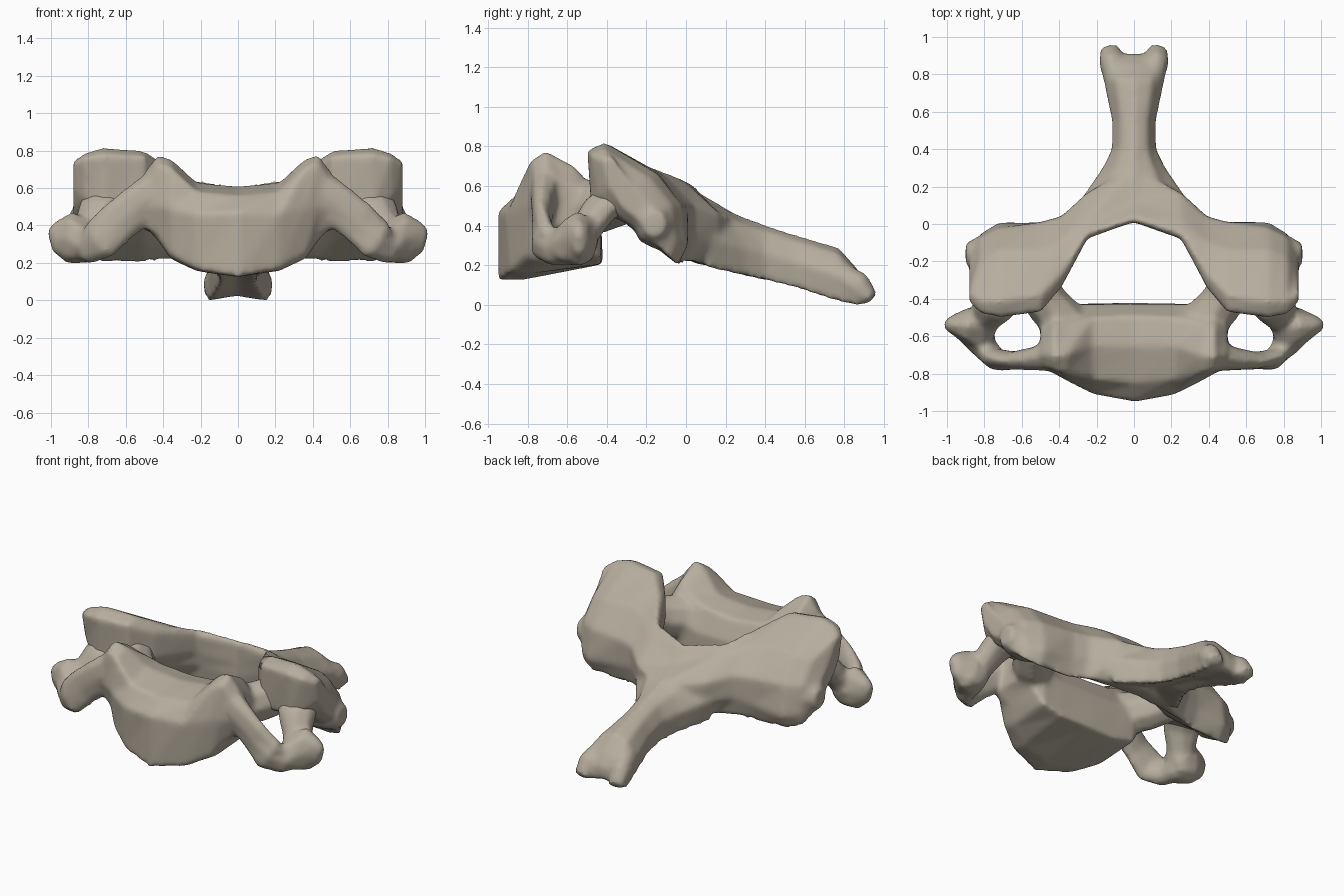
import bpy
import bmesh
from mathutils import Vector

if "Cube" in bpy.data.objects:
    bpy.data.objects.remove(bpy.data.objects["Cube"], do_unlink=True)

bone = bpy.data.materials.new("bone")
bone.use_nodes = True
bone.diffuse_color = (.47, .42, .34, 1)
bone.node_tree.nodes["Principled BSDF"].inputs["Base Color"].default_value = bone.diffuse_color
bone.node_tree.nodes["Principled BSDF"].inputs["Roughness"].default_value = .8


def add_loft(bm, rings):
    """Skin a list of equal-length rings and cap both ends."""
    loops = [[bm.verts.new(point) for point in ring] for ring in rings]
    count = len(loops[0])
    for lower, upper in zip(loops, loops[1:]):
        for i in range(count):
            j = (i + 1) % count
            bm.faces.new((lower[i], lower[j], upper[j], upper[i]))
    bm.faces.new(loops[0][::-1])
    bm.faces.new(loops[-1])


def add_mirrored_sections(bm, half):
    """Loft side-view outlines from one flank, through the middle, to the other."""
    full = [(-x, outline) for x, outline in half] + half[-2::-1]
    add_loft(bm, [[(x, y, z) for y, z in outline] for x, outline in full])


def add_limb(bm, stations):
    """Elliptical limb on both sides; each station is x, y, z, width, height."""
    for side in (1, -1):
        path = [Vector((side * s[0], s[1], s[2])) for s in stations]
        rings = []
        for i, (centre, station) in enumerate(zip(path, stations)):
            tangent = path[min(i + 1, len(path) - 1)] - path[max(i - 1, 0)]
            across = tangent.cross(Vector((0, 0, 1))).normalized()
            upward = across.cross(tangent).normalized()
            ring = []
            for a, b in ((1, 0), (.7, .7), (0, 1), (-.7, .7),
                         (-1, 0), (-.7, -.7), (0, -1), (.7, -.7)):
                ring.append(centre + across * a * station[3] + upward * b * station[4])
            rings.append(ring)
        add_loft(bm, rings)


def finish(bm, name):
    """Turn the overlapping lofts into one smooth fused surface."""
    bmesh.ops.recalc_face_normals(bm, faces=bm.faces[:])
    mesh = bpy.data.meshes.new(name)
    bm.to_mesh(mesh)
    bm.free()
    mesh.materials.append(bone)
    part = bpy.data.objects.new(name, mesh)
    bpy.context.collection.objects.link(part)
    fuse = part.modifiers.new("fuse", "REMESH")
    fuse.mode = "VOXEL"
    fuse.voxel_size = .016
    fuse.use_smooth_shade = True
    soften = part.modifiers.new("soften", "SMOOTH")
    soften.factor = .5
    soften.iterations = 10
    return part


# Vertebral body: dished top, raised hooked rims at the sides
body = bmesh.new()
add_mirrored_sections(body, [
    (.50, [(-.66, .40), (-.73, .39), (-.77, .50), (-.76, .63),
           (-.70, .69), (-.60, .61), (-.53, .56), (-.55, .40)]),
    (.43, [(-.68, .32), (-.75, .34), (-.80, .50), (-.78, .73),
           (-.71, .78), (-.56, .70), (-.46, .58), (-.46, .35)]),
    (.36, [(-.74, .22), (-.81, .24), (-.84, .49), (-.80, .71),
           (-.70, .76), (-.53, .65), (-.43, .50), (-.43, .24)]),
    (.22, [(-.80, .155), (-.89, .165), (-.91, .46), (-.83, .58),
           (-.65, .63), (-.50, .60), (-.43, .45), (-.425, .205)]),
    (0, [(-.83, .125), (-.95, .125), (-.95, .47), (-.85, .56),
         (-.65, .61), (-.49, .58), (-.43, .45), (-.42, .205)]),
])

# Pedicles reaching back to the articular pillars
add_limb(body, [(.35, -.55, .48, .13, .14),
                (.46, -.43, .50, .12, .14),
                (.56, -.29, .54, .12, .13)])

# Transverse processes: a front bar, a floor and a back bar around the opening
add_limb(body, [(.42, -.70, .60, .09, .11),
                (.53, -.72, .51, .065, .12),
                (.64, -.73, .42, .05, .12),
                (.74, -.725, .325, .06, .12),
                (.80, -.66, .28, .07, .09),
                (.83, -.58, .275, .09, .085),
                (.80, -.51, .37, .09, .08),
                (.75, -.44, .48, .12, .085),
                (.70, -.34, .55, .14, .09)])

# Outer tips of the transverse processes
add_limb(body, [(.77, -.58, .28, .10, .09),
                (.83, -.57, .305, .13, .12),
                (.90, -.54, .335, .10, .145),
                (.97, -.54, .32, .055, .10),
                (1.005, -.54, .31, .03, .065)])
finish(body, "vertebral_body")

# Arch: articular pillars at the flanks running into the laminae
arch = bmesh.new()
add_mirrored_sections(arch, [
    (.88, [(-.42, .73), (-.37, .75), (-.27, .60), (-.16, .48), (-.14, .38),
           (-.17, .33), (-.25, .43), (-.33, .50), (-.39, .60)]),
    (.82, [(-.48, .76), (-.41, .79), (-.18, .64), (-.07, .50), (-.05, .31),
           (-.08, .23), (-.20, .35), (-.32, .43), (-.44, .54)]),
    (.72, [(-.50, .78), (-.41, .82), (-.14, .66), (-.02, .50), (.01, .30),
           (-.04, .20), (-.20, .33), (-.32, .42), (-.48, .49)]),
    (.50, [(-.47, .77), (-.38, .80), (-.14, .67), (.01, .50), (.01, .32),
           (-.03, .20), (-.16, .30), (-.30, .42), (-.46, .48)]),
    (.39, [(-.34, .70), (-.27, .73), (-.10, .65), (.04, .50), (.04, .35),
           (.00, .21), (-.07, .27), (-.22, .42), (-.34, .52)]),
    (.25, [(-.08, .62), (-.05, .65), (.03, .59), (.17, .46), (.16, .33),
           (.06, .21), (-.02, .24), (-.05, .40), (-.07, .50)]),
    (0, [(.01, .59), (.03, .61), (.12, .51), (.30, .43), (.30, .25),
         (.15, .19), (.04, .21), (.01, .36), (.01, .45)]),
])

# Rounded outer swellings low on the pillars
add_limb(arch, [(.70, -.16, .40, .11, .12),
                (.83, -.16, .41, .10, .11),
                (.90, -.16, .41, .06, .07)])

# Spinous process: roof-shaped beam, hollowed a little underneath
beam = []
for y, wide, top, low in ((.10, .31, .52, .19), (.20, .24, .48, .165),
                          (.30, .17, .44, .14), (.40, .12, .405, .12),
                          (.55, .118, .355, .085), (.70, .15, .31, .035),
                          (.77, .165, .29, .015), (.86, .19, .19, -.005),
                          (.91, .17, .11, .005)):
    tall = top - low
    right_half = [(wide * .6, y, top - tall * .12), (wide, y, low + tall * .5),
                  (wide * .85, y, low)]
    left_half = [(-x, y, z) for x, y, z in reversed(right_half)]
    beam.append([(0, y, top)] + right_half + [(0, y, low + tall * .15)] + left_half)
add_loft(arch, beam)

# Forked end of the spinous process
add_limb(arch, [(.09, .74, .16, .06, .08),
                (.12, .87, .09, .07, .08),
                (.13, .94, .03, .055, .04)])
finish(arch, "vertebral_arch")
